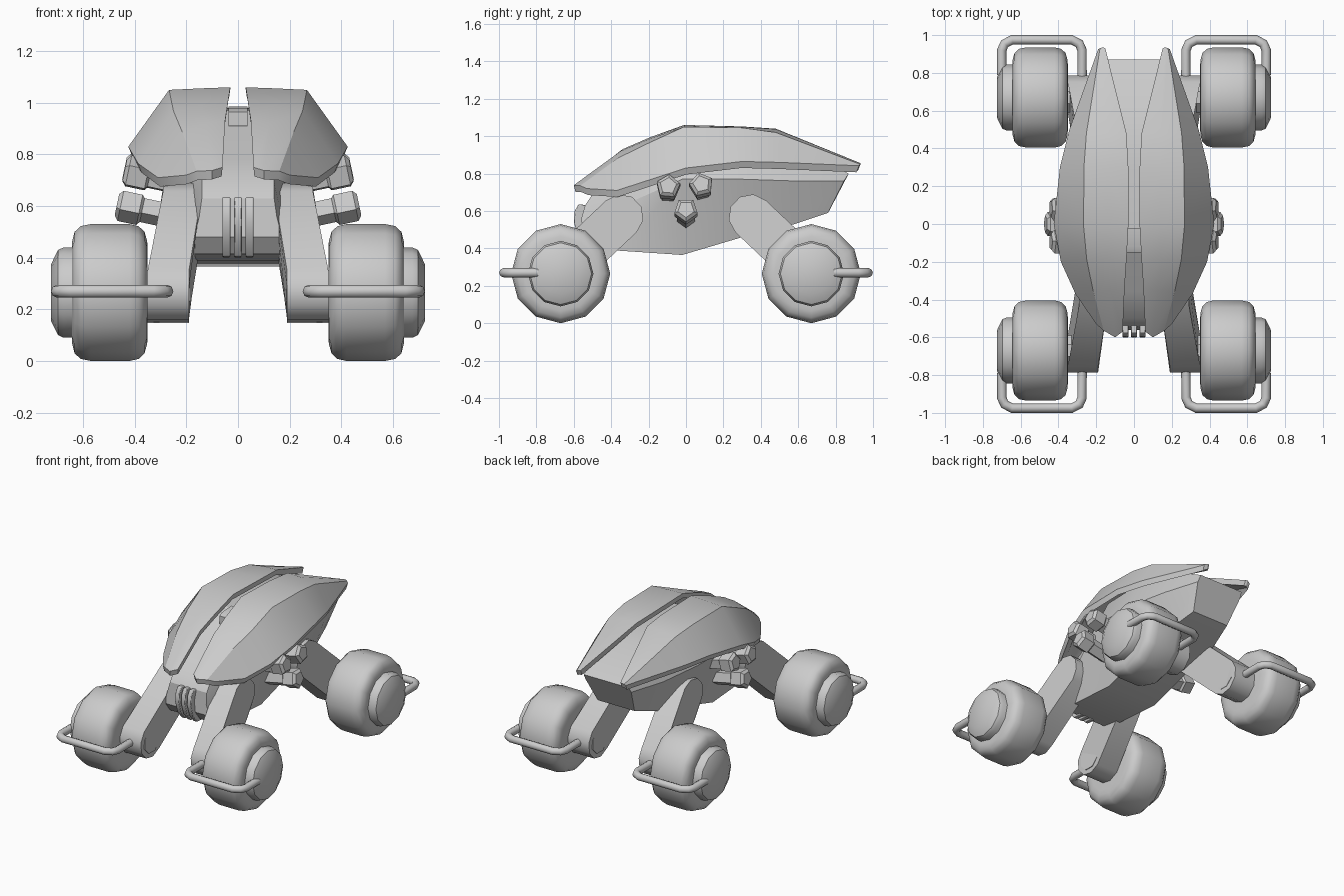
import bpy, bmesh, math
from mathutils import Vector, Matrix

if "Cube" in bpy.data.objects:
    bpy.data.objects.remove(bpy.data.objects["Cube"])

grey = bpy.data.materials.new("plain_grey")
grey.diffuse_color = (0.6, 0.6, 0.6, 1)
grey.use_nodes = True
grey.node_tree.nodes["Principled BSDF"].inputs["Base Color"].default_value = grey.diffuse_color


def finish(name, bm, angle=40, mirror=(False, False), bevel=0):
    bmesh.ops.remove_doubles(bm, verts=bm.verts, dist=1e-5)
    bmesh.ops.recalc_face_normals(bm, faces=bm.faces)
    me = bpy.data.meshes.new(name)
    bm.to_mesh(me)
    bm.free()
    me.materials.append(grey)
    ob = bpy.data.objects.new(name, me)
    bpy.context.collection.objects.link(ob)
    bpy.ops.object.select_all(action='DESELECT')
    ob.select_set(True)
    bpy.context.view_layer.objects.active = ob
    bpy.ops.object.shade_smooth_by_angle(angle=math.radians(angle))
    if bevel:
        b = ob.modifiers.new("bevel", 'BEVEL')
        b.width, b.segments = bevel, 2
    if any(mirror):
        m = ob.modifiers.new("mirror", 'MIRROR')
        m.use_axis = (mirror[0], mirror[1], False)
        m.use_mirror_merge = False
    return ob


def loft(bm, rings, closed=True, caps=True):
    """Skin a list of point rings with quads."""
    vs = [[bm.verts.new(p) for p in r] for r in rings]
    n = len(vs[0])
    for a, b in zip(vs, vs[1:]):
        for i in range(n if closed else n - 1):
            j = (i + 1) % n
            bm.faces.new((a[i], a[j], b[j], b[i]))
    if caps:
        bm.faces.new(vs[0])
        bm.faces.new(vs[-1])


def lathe(bm, centre, profile, sides, tilt=None, phase=0):
    """Rings of (offset along x, radius) around a centre, optionally tilted."""
    rot = tilt or Matrix.Identity(3)
    rings = []
    for x, r in profile:
        ring = []
        for i in range(sides):
            a = phase + i * math.tau / sides
            p = Vector((x, r * math.sin(a), r * math.cos(a)))
            ring.append(Vector(centre) + rot @ p)
        rings.append(ring)
    loft(bm, rings)


WY, WZ = -0.67, 0.265
BOTH, SIDES = (True, True), (True, False)

# Tyres, with rounded shoulders
bm = bmesh.new()
lathe(bm, (0, WY, WZ), [(.35, .17), (.352, .2), (.362, .235), (.385, .257), (.42, .265),
                        (.57, .265), (.61, .257), (.633, .235), (.642, .2), (.643, .17)], 12)
finish("tyre", bm, 44, BOTH)

# Hub caps
bm = bmesh.new()
lathe(bm, (0, WY, WZ), [(.6, .175), (.675, .175), (.697, .165), (.724, .11)], 12)
finish("hub_cap", bm, 32, BOTH)

# Axles through the arm ends
bm = bmesh.new()
lathe(bm, (0, WY, WZ), [(.185, .085), (.4, .085)], 8, phase=math.pi / 8)
finish("axle", bm, 30, BOTH)

# Suspension arms: a capsule outline leaning inwards at the top
bm = bmesh.new()
low, high, r = Vector((WY, WZ)), Vector((-.345, .572)), .118
d = (high - low).normalized()
start = math.atan2(d.y, d.x)
outline = []
for c, base in ((high, start - math.pi / 2), (low, start + math.pi / 2)):
    for i in range(6):
        a = base + i * math.pi / 5
        outline.append((c.x + r * math.cos(a), c.y + r * math.sin(a), c is high))
rings = [[(lo if not up else hi, y, z) for y, z, up in outline]
         for lo, hi in ((.19, .14), (.35, .29))]
loft(bm, rings)
finish("suspension_arm", bm, 40, BOTH)

# Bumper tubes around the wheels
path = [(.70, -.79), (.70, -.92), (.685, -.955), (.645, -.975), (.33, -.975),
        (.29, -.955), (.275, -.92), (.275, -.77)]
bm = bmesh.new()
pts = [Vector((x, y, .27)) for x, y in path]
rings = []
for i, p in enumerate(pts):
    t1 = (p - pts[max(i - 1, 0)]).normalized()
    t2 = (pts[min(i + 1, len(pts) - 1)] - p).normalized()
    t = (t1 + t2).normalized()
    side = t.cross(Vector((0, 0, 1)))
    rings.append([p + .025 * (math.cos(k * math.tau / 8) * side
                              + math.sin(k * math.tau / 8) * Vector((0, 0, 1)))
                  for k in range(8)])
loft(bm, rings)
finish("bumper_tube", bm, 50, BOTH)

# Body hull: cross-sections of (half width, y, z) for bottom, waist and top
sections = [
    ((.17, -.55, .48), (.15, -.56, .56), (.14, -.54, .63)),
    ((.185, -.50, .415), (.16, -.50, .6), (.14, -.50, .69)),
    ((.188, -.36, .388), (.20, -.36, .62), (.14, -.36, .78)),
    ((.19, -.02, .365), (.30, -.02, .77), (.20, -.02, .97)),
    ((.19, .30, .46), (.30, .30, .77), (.20, .30, .98)),
    ((.18, .58, .53), (.25, .60, .76), (.17, .58, .95)),
    ((.14, .76, .59), (.175, .845, .76), (.17, .87, .80)),
]
bm = bmesh.new()
loft(bm, [[(x, y, z) for x, y, z in s] + [(-x, y, z) for x, y, z in reversed(s)]
          for s in sections])
finish("body_hull", bm, 25)

# Small block on the spine
bm = bmesh.new()
loft(bm, [[(x, -.15, .91), (x, -.15, .965), (x, -.12, .978), (x, -.02, .985), (x, -.02, .91)]
          for x in (-.037, .037)])
finish("spine_block", bm, 20)

# Curved grille bars on the nose
bm = bmesh.new()
prof = [(-.47, .40), (-.53, .405), (-.575, .46), (-.60, .54), (-.595, .60), (-.575, .635), (-.5, .63)]
for cx in (-.045, 0, .045):
    loft(bm, [[(cx + s, y, z) for y, z in prof] for s in (-.015, .015)])
finish("grille_bar", bm, 40, bevel=.004)

# Shell halves: inner edge, crown, ridge and outer edge at each station
stations = [
    ((.06, -.57, .75), (.10, -.60, .738), (.16, -.565, .735), (.20, -.53, .72)),
    ((.05, -.34, .93), (.125, -.35, .92), (.215, -.36, .885), (.31, -.37, .71)),
    ((.04, -.19, .995), (.14, -.19, .988), (.25, -.19, .968), (.387, -.20, .765)),
    ((.03, -.01, 1.06), (.14, -.01, 1.056), (.267, -.01, 1.05), (.425, 0, .83)),
    ((.03, .30, 1.052), (.14, .30, 1.05), (.265, .30, 1.045), (.392, .30, .865)),
    ((.04, .48, 1.04), (.14, .48, 1.038), (.252, .48, 1.02), (.342, .50, .86)),
    ((.152, .93, .855), (.165, .935, .855), (.18, .93, .85), (.19, .925, .842)),
]
bm = bmesh.new()
loft(bm, stations, closed=False, caps=False)
bmesh.ops.recalc_face_normals(bm, faces=bm.faces)
if sum(f.normal.z for f in bm.faces) < 0:
    bmesh.ops.reverse_faces(bm, faces=bm.faces)
# Underside is dropped and pulled in slightly, then joined by a rim
top_faces = list(bm.faces)
geo = bmesh.ops.extrude_face_region(bm, geom=top_faces, use_keep_orig=True)["geom"]
for v in (g for g in geo if isinstance(g, bmesh.types.BMVert)):
    v.co.z -= .035
    v.co.y *= .985
    v.co.x -= (v.co.x - .13) * .05
finish("shell_half", bm, 28, SIDES)

# Pentagonal thruster pods, three in a ring on each flank
tilt = Matrix.Rotation(-math.radians(12), 3, 'Y')
bm = bmesh.new()
for y, z, x in ((-.095, .735, .44), (.082, .745, .44), (0, .61, .468)):
    phase = math.atan2(y, z - .695)
    lathe(bm, (x, y, z), [(-.24, .052), (-.10, .052), (-.09, .066), (-.015, .066), (0, .046)],
          5, tilt, phase)
finish("thruster_pod", bm, 20, SIDES)
